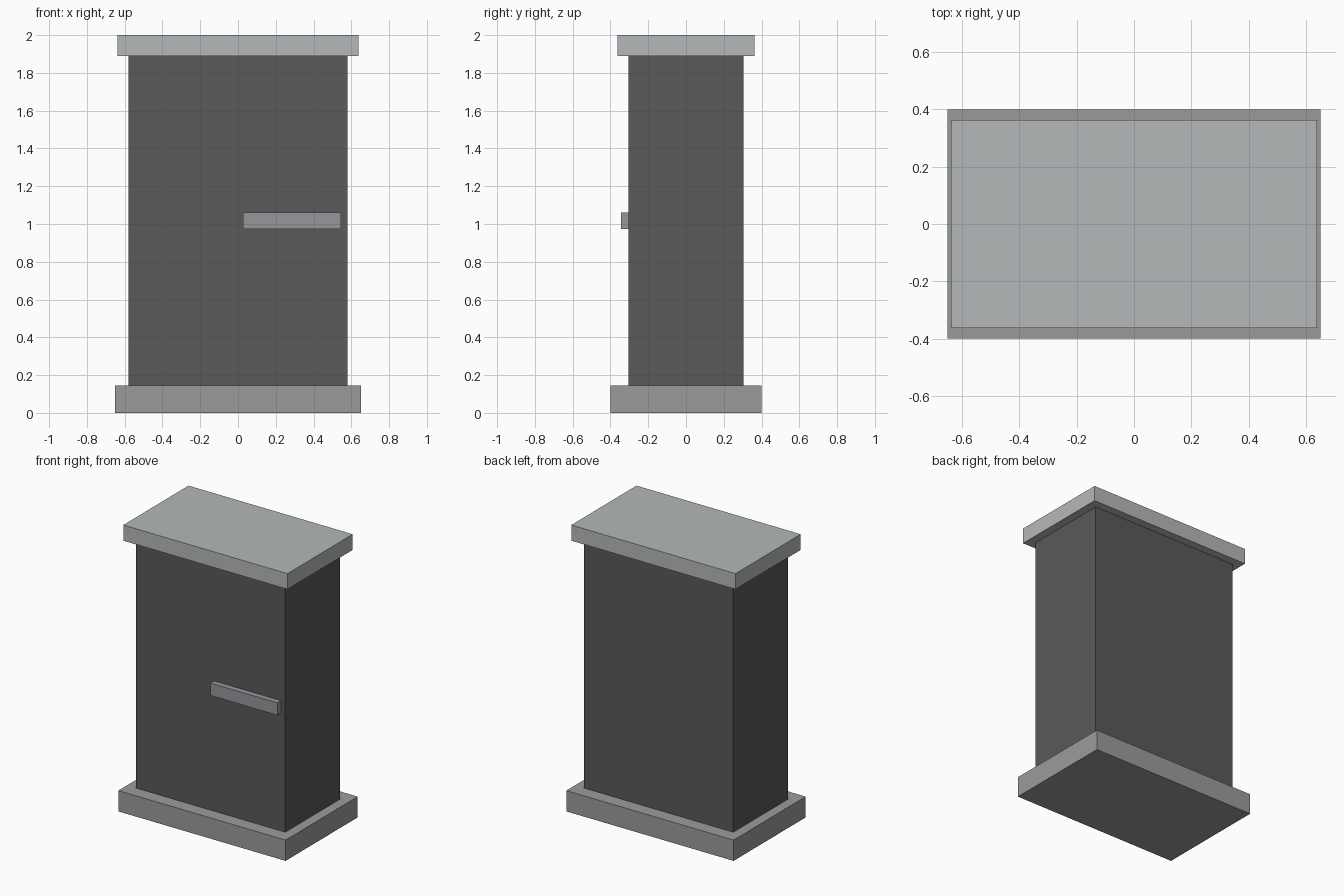
import bpy

if "Cube" in bpy.data.objects:
    bpy.data.objects.remove(bpy.data.objects["Cube"])


def material(name, rgb):
    m = bpy.data.materials.new(name)
    m.diffuse_color = (*rgb, 1.0)
    m.use_nodes = True
    m.node_tree.nodes["Principled BSDF"].inputs["Base Color"].default_value = m.diffuse_color
    return m


def box(name, x, y, z, mat):
    """Box spanning the (min, max) ranges x, y, z."""
    spans = (x, y, z)
    bpy.ops.mesh.primitive_cube_add(size=1, location=[(a + b) / 2 for a, b in spans])
    ob = bpy.context.object
    ob.name = name
    ob.scale = [b - a for a, b in spans]
    bpy.ops.object.transform_apply(location=False, rotation=False, scale=True)
    ob.data.materials.append(mat)
    return ob


dark = material("dark_grey", (0.10, 0.10, 0.10))
mid = material("mid_grey", (0.33, 0.33, 0.33))
light = material("light_grey", (0.46, 0.48, 0.49))
steel = material("steel_grey", (0.30, 0.31, 0.33))

# Plinth, cabinet body and overhanging lid
box("base", (-0.65, 0.65), (-0.40, 0.40), (0, 0.146), mid)
box("body", (-0.58, 0.58), (-0.304, 0.304), (0.146, 1.89), dark)
box("lid", (-0.638, 0.638), (-0.362, 0.362), (1.89, 2.0), light)

# Horizontal handle bar on the front, right of centre
box("handle", (0.026, 0.546), (-0.344, -0.304), (0.974, 1.061), steel)
